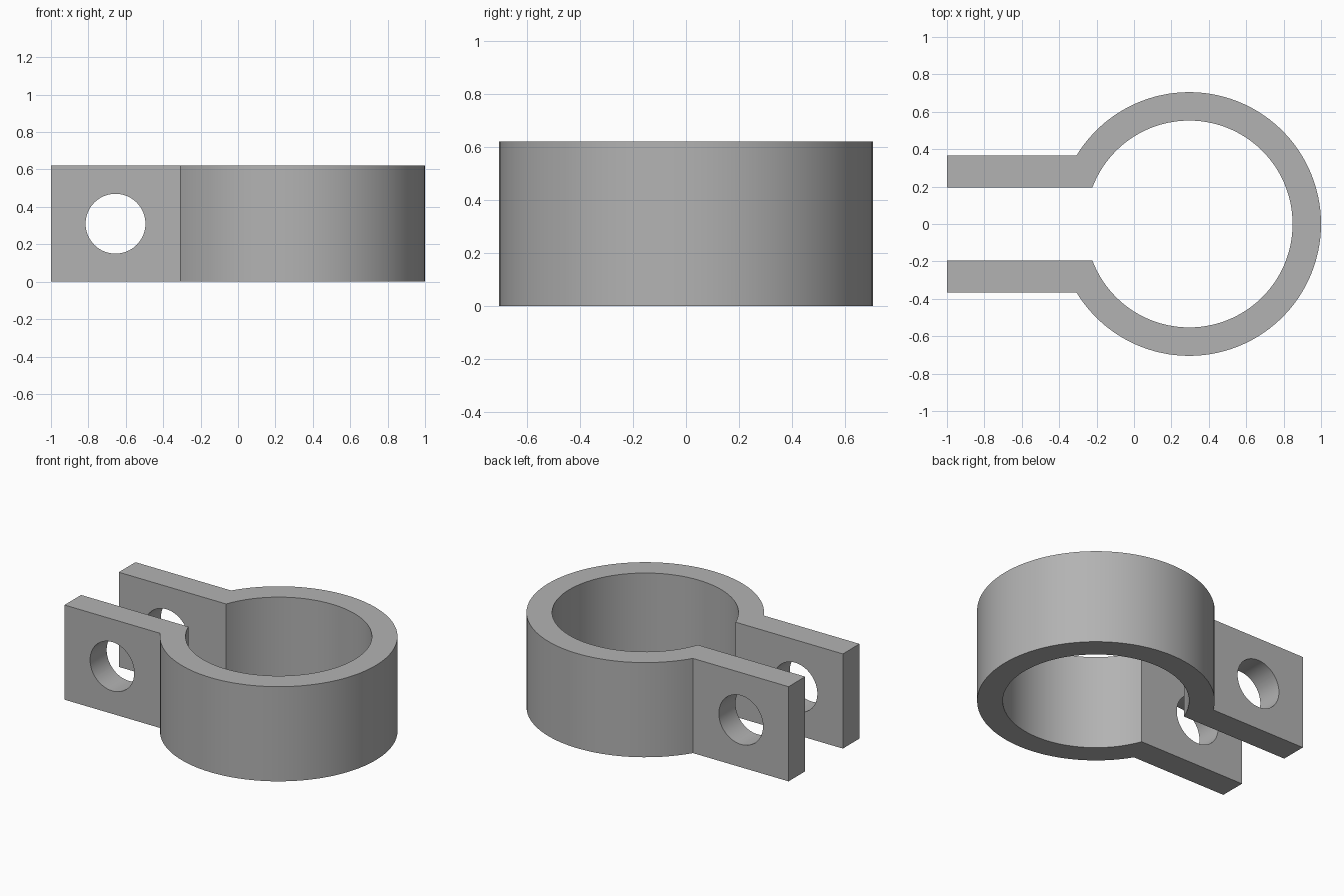
import bpy
import bmesh
from math import asin, cos, sin, pi, radians

cube = bpy.data.objects.get("Cube")
if cube:
    bpy.data.objects.remove(cube, do_unlink=True)

HEIGHT = 0.62
CENTRE_X = 0.295
OUTER_R, INNER_R = 0.705, 0.553
TAB_OUT, TAB_IN = 0.367, 0.195
TAB_END = -1.0
HOLE_X, HOLE_R = -0.655, 0.16
SEGMENTS = 96

grey = bpy.data.materials.new("plain grey")
grey.use_nodes = True
colour = (0.45, 0.45, 0.45, 1)
grey.diffuse_color = colour
grey.node_tree.nodes["Principled BSDF"].inputs["Base Color"].default_value = colour


def open_arc(radius, gap):
    """Points round the ring from the back tab to the front tab."""
    end = pi - asin(gap / radius)
    angles = [end - 2 * end * i / SEGMENTS for i in range(SEGMENTS + 1)]
    return [(CENTRE_X + radius * cos(a), radius * sin(a)) for a in angles]


# Clamp outline: outer arc, front tab end, inner arc back, rear tab end
outline = [(TAB_END, TAB_OUT)] + open_arc(OUTER_R, TAB_OUT) + [(TAB_END, -TAB_OUT)]
outline += [(TAB_END, -TAB_IN)] + open_arc(INNER_R, TAB_IN)[::-1] + [(TAB_END, TAB_IN)]

# Clamp body: extruded outline
bm = bmesh.new()
base = bm.faces.new([bm.verts.new((x, y, 0)) for x, y in outline])
top = bmesh.ops.extrude_face_region(bm, geom=[base], use_keep_orig=True)["geom"]
bmesh.ops.translate(bm, verts=[v for v in top if isinstance(v, bmesh.types.BMVert)],
                    vec=(0, 0, HEIGHT))
bmesh.ops.recalc_face_normals(bm, faces=bm.faces)
mesh = bpy.data.meshes.new("pipe_clamp")
bm.to_mesh(mesh)
bm.free()
mesh.materials.append(grey)
clamp = bpy.data.objects.new("pipe_clamp", mesh)
bpy.context.collection.objects.link(clamp)

# Bolt hole through both tabs
bpy.ops.mesh.primitive_cylinder_add(vertices=64, radius=HOLE_R, depth=1.2,
                                    location=(HOLE_X, 0, HEIGHT / 2),
                                    rotation=(radians(90), 0, 0))
cutter = bpy.context.object
cutter.name = "bolt_hole_cutter"
cutter.hide_render = True
cutter.data.materials.append(grey)

bpy.ops.object.select_all(action="DESELECT")
clamp.select_set(True)
bpy.context.view_layer.objects.active = clamp
cut = clamp.modifiers.new("bolt_hole", "BOOLEAN")
cut.operation = "DIFFERENCE"
cut.solver = "EXACT"
cut.object = cutter
bpy.ops.object.modifier_apply(modifier=cut.name)
bpy.data.objects.remove(cutter, do_unlink=True)

# Smooth curved walls, crisp corners
bpy.ops.object.shade_smooth_by_angle(angle=radians(25))
